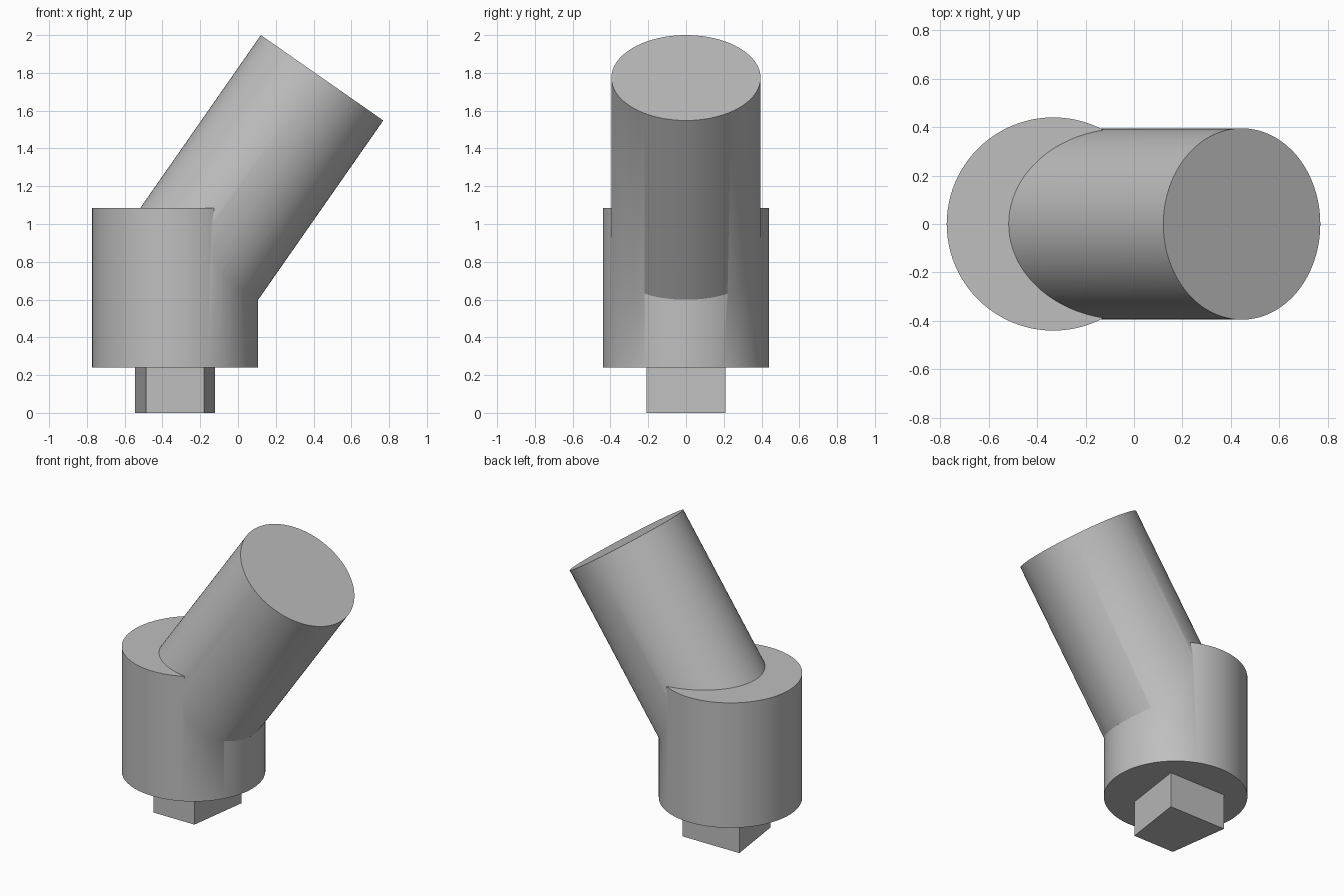
import bpy
import bmesh
import math
from mathutils import Matrix, Vector

cube = bpy.data.objects.get("Cube")
if cube:
    bpy.data.objects.remove(cube, do_unlink=True)

TILT = math.radians(34.9)
BASE_X = -0.333

grey = bpy.data.materials.new("plain_grey")
grey.use_nodes = True
colour = (0.52, 0.52, 0.52, 1)
grey.diffuse_color = colour
grey.node_tree.nodes["Principled BSDF"].inputs["Base Color"].default_value = colour


def add_object(name, bm):
    bmesh.ops.recalc_face_normals(bm, faces=bm.faces)
    mesh = bpy.data.meshes.new(name)
    bm.to_mesh(mesh)
    bm.free()
    mesh.materials.append(grey)
    obj = bpy.data.objects.new(name, mesh)
    bpy.context.collection.objects.link(obj)
    return obj


def cylinder(name, radius, length, matrix):
    bm = bmesh.new()
    bmesh.ops.create_cone(bm, cap_ends=True, segments=96, radius1=radius,
                          radius2=radius, depth=length, matrix=matrix)
    return add_object(name, bm)


# Upright socket
body = cylinder("angled_body", 0.44, 0.845,
                Matrix.Translation((BASE_X, 0, 0.6625)))

# Leaning tube, running from inside the socket up to its flat end
length = 1.36
axis = Vector((math.sin(TILT), 0, math.cos(TILT)))
centre = Vector((0.445, 0, 1.774)) - axis * length / 2
tube = cylinder("leaning_tube", 0.395, length,
                Matrix.Translation(centre) @ Matrix.Rotation(TILT, 4, "Y"))

# Fuse the tube into the socket
union = body.modifiers.new("fuse", "BOOLEAN")
union.operation = "UNION"
union.solver = "EXACT"
union.object = tube
bpy.context.view_layer.objects.active = body
body.select_set(True)
bpy.ops.object.modifier_apply(modifier=union.name)
bpy.data.objects.remove(tube, do_unlink=True)
bpy.ops.object.shade_smooth_by_angle(angle=math.radians(30))

# Peg underneath, narrower at the front
bm = bmesh.new()
outline = [(-0.154, -0.21), (0.154, -0.21), (0.212, 0.208), (-0.212, 0.208)]
face = bm.faces.new([bm.verts.new((BASE_X + x, y, 0)) for x, y in outline])
raised = bmesh.ops.extrude_face_region(bm, geom=[face])["geom"]
top = [v for v in raised if isinstance(v, bmesh.types.BMVert)]
bmesh.ops.translate(bm, verts=top, vec=(0, 0, 0.24))
add_object("keyed_peg", bm)
